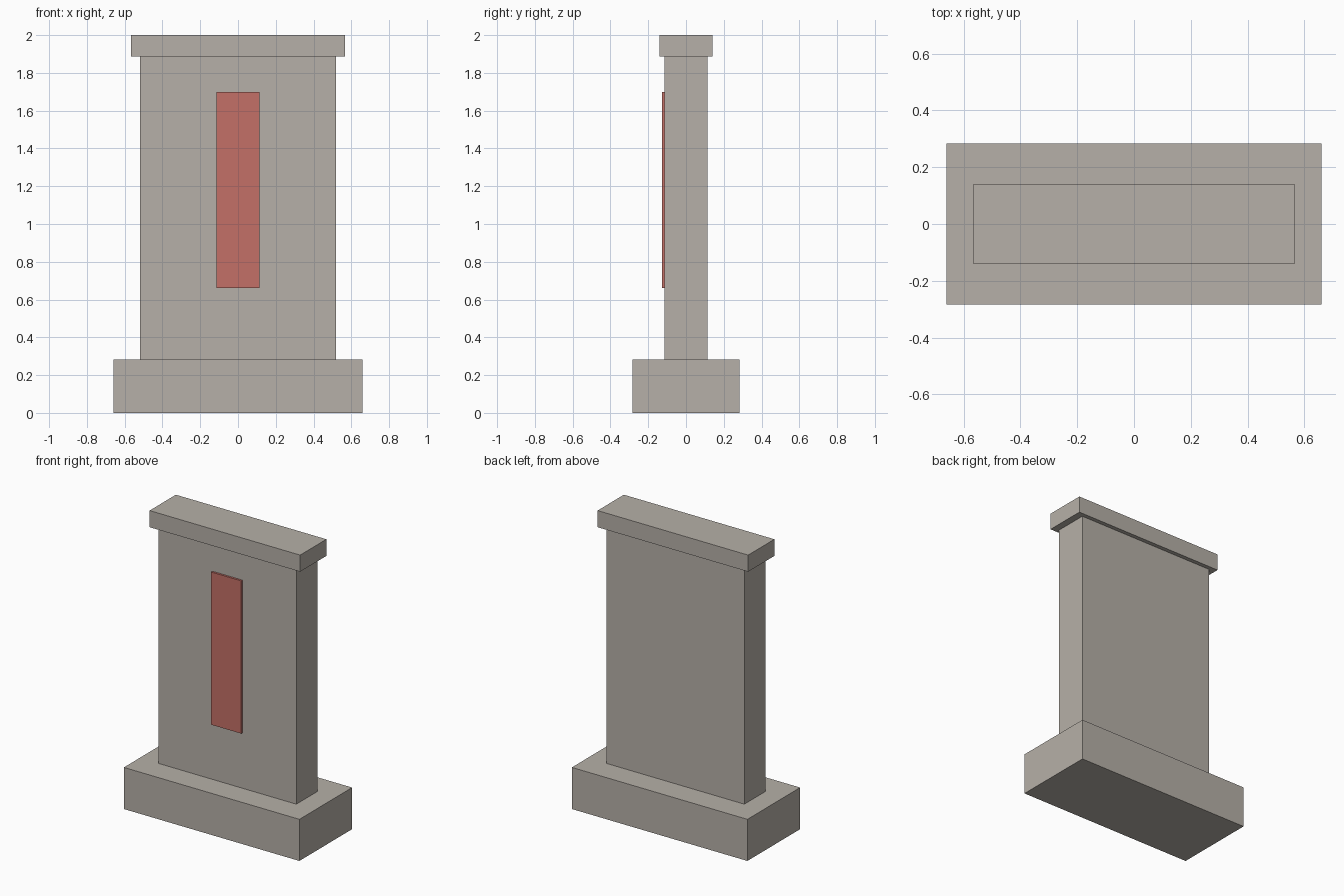
import bpy

# Remove the default cube only
default = bpy.data.objects.get("Cube")
if default:
    bpy.data.objects.remove(default, do_unlink=True)


def material(name, rgb):
    mat = bpy.data.materials.new(name)
    mat.use_nodes = True
    mat.diffuse_color = (*rgb, 1)
    bsdf = next(n for n in mat.node_tree.nodes if n.type == "BSDF_PRINCIPLED")
    bsdf.inputs["Base Color"].default_value = (*rgb, 1)
    bsdf.inputs["Roughness"].default_value = 0.9
    return mat


def block(name, mat, half_width, y_range, z_range):
    """Box centred on x, spanning the given y and z ranges."""
    (y0, y1), (z0, z1) = y_range, z_range
    bpy.ops.mesh.primitive_cube_add(size=1, location=(0, (y0 + y1) / 2, (z0 + z1) / 2))
    obj = bpy.context.object
    obj.name = obj.data.name = name
    obj.scale = (2 * half_width, y1 - y0, z1 - z0)
    bpy.ops.object.transform_apply(location=False, rotation=False, scale=True)
    obj.data.materials.append(mat)
    return obj


stone = material("warm grey stone", (0.468, 0.434, 0.392))
red = material("muted red", (0.55, 0.16, 0.135))

# Plinth, upright slab and overhanging cap
block("base_plinth", stone, 0.66, (-0.283, 0.283), (0, 0.283))
block("upright_slab", stone, 0.518, (-0.113, 0.113), (0.283, 1.887))
block("top_cap", stone, 0.566, (-0.141, 0.141), (1.887, 2))

# Raised red panel on the front of the slab
block("front_panel", red, 0.113, (-0.127, -0.113), (0.66, 1.698))
